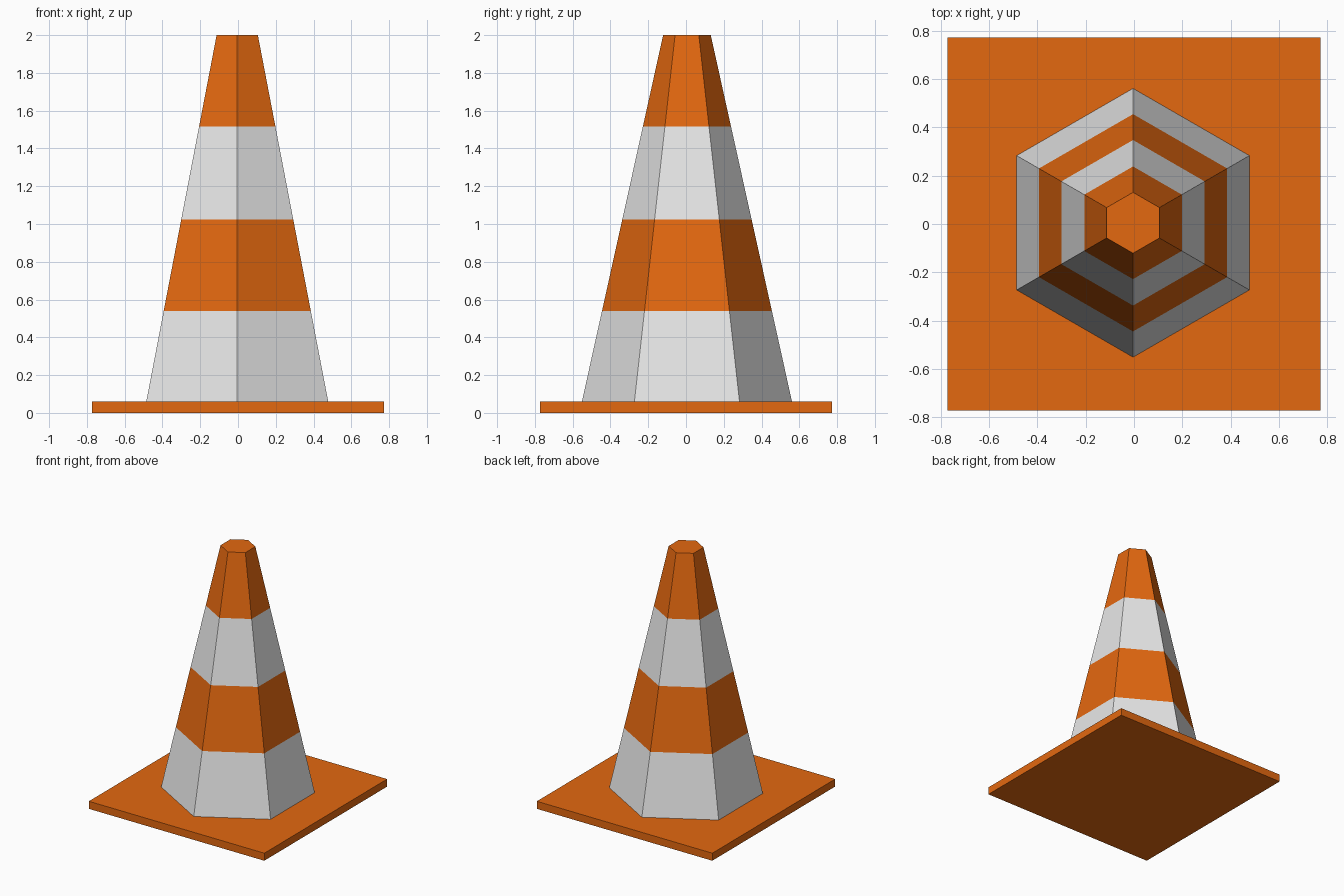
import bpy
import bmesh
from math import sin, cos, pi

cube = bpy.data.objects.get("Cube")
if cube:
    bpy.data.objects.remove(cube, do_unlink=True)


def make_material(name, color):
    mat = bpy.data.materials.new(name)
    mat.use_nodes = True
    mat.diffuse_color = color
    mat.node_tree.nodes["Principled BSDF"].inputs["Base Color"].default_value = color
    return mat


def make_object(name, bm, materials):
    bmesh.ops.recalc_face_normals(bm, faces=bm.faces)
    mesh = bpy.data.meshes.new(name)
    bm.to_mesh(mesh)
    bm.free()
    for mat in materials:
        mesh.materials.append(mat)
    obj = bpy.data.objects.new(name, mesh)
    bpy.context.collection.objects.link(obj)
    return obj


orange = make_material("orange", (0.77, 0.138, 0.005, 1))
white = make_material("white", (0.8, 0.8, 0.8, 1))

# Square base plate
BASE_SIZE, BASE_HEIGHT = 1.544, 0.06
bm = bmesh.new()
bmesh.ops.create_cube(bm, size=1)
bmesh.ops.scale(bm, vec=(BASE_SIZE, BASE_SIZE, BASE_HEIGHT), verts=bm.verts)
bmesh.ops.translate(bm, vec=(0, 0, BASE_HEIGHT / 2), verts=bm.verts)
make_object("base_plate", bm, [orange])

# Hexagonal cone: one ring of corners at each stripe edge
SIDES, BOTTOM_RADIUS, TOP_RADIUS, TOP = 6, 0.556, 0.126, 2.0
levels = [BASE_HEIGHT, 0.54, 1.023, 1.517, TOP]
bm = bmesh.new()
rings = []
for z in levels:
    t = (z - BASE_HEIGHT) / (TOP - BASE_HEIGHT)
    r = BOTTOM_RADIUS + (TOP_RADIUS - BOTTOM_RADIUS) * t
    angles = [pi / 2 + 2 * pi * i / SIDES for i in range(SIDES)]
    rings.append([bm.verts.new((r * cos(a), r * sin(a), z)) for a in angles])

# Stripes alternate, starting with white at the bottom
for band, (low, high) in enumerate(zip(rings, rings[1:])):
    for i in range(SIDES):
        j = (i + 1) % SIDES
        face = bm.faces.new((low[i], low[j], high[j], high[i]))
        face.material_index = 1 - band % 2
bm.faces.new(rings[0])
bm.faces.new(rings[-1])
cone = make_object("striped_cone", bm, [orange, white])
cone.location = (-0.004, 0.005, 0)
